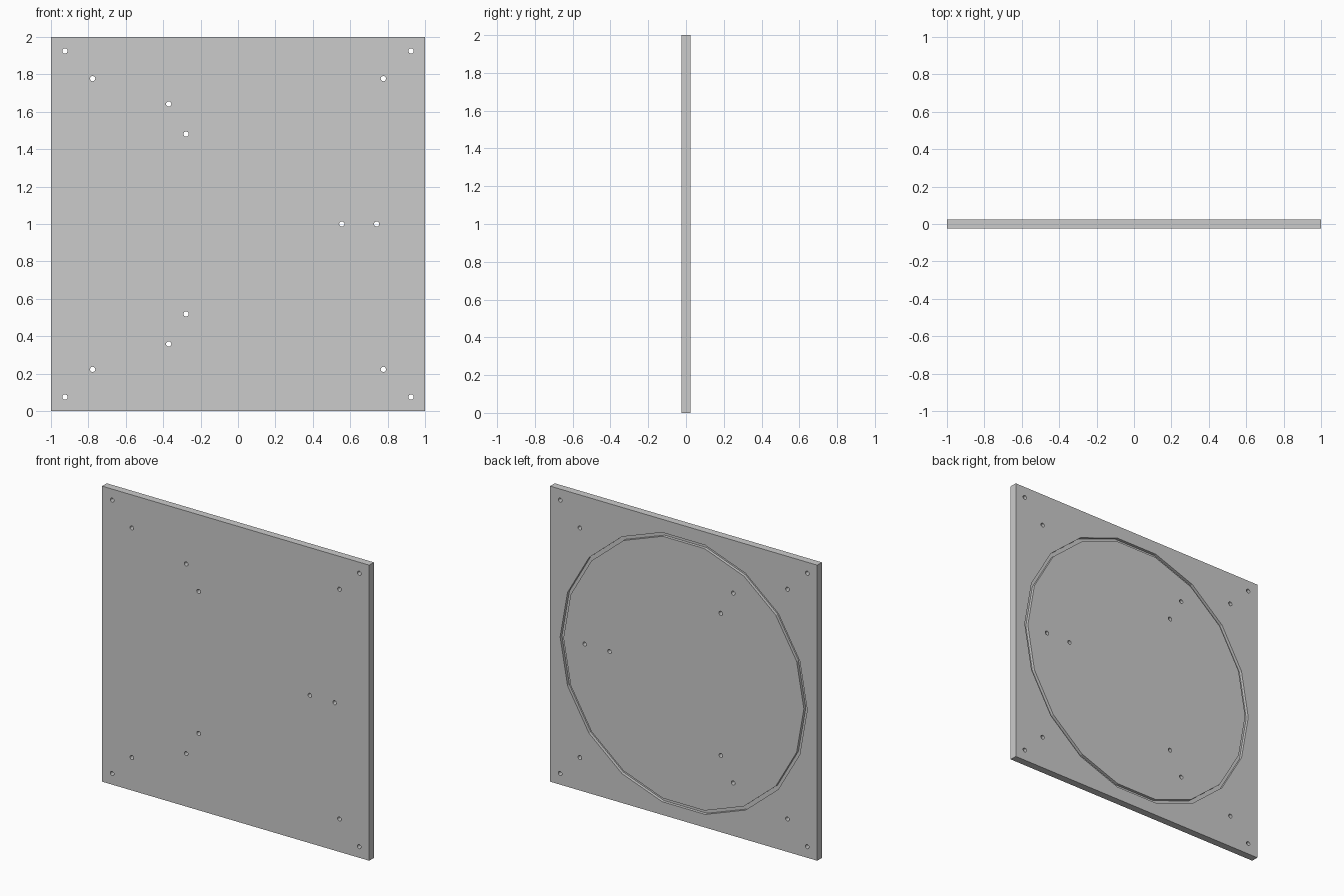
import bpy, bmesh
from math import cos, sin, radians, tau

if "Cube" in bpy.data.objects:
    bpy.data.objects.remove(bpy.data.objects["Cube"])

HALF_T = 0.025      # half the panel thickness
CZ = 1.0            # height of the panel centre


def circle(bm, r, n, y, cx=0.0, cz=CZ):
    """Ring of vertices in the xz plane, first one on +x."""
    return [bm.verts.new((cx + r * cos(tau * i / n), y, cz + r * sin(tau * i / n)))
            for i in range(n)]


def finish(bm, name):
    bmesh.ops.recalc_face_normals(bm, faces=bm.faces[:])
    mesh = bpy.data.meshes.new(name)
    bm.to_mesh(mesh)
    bm.free()
    obj = bpy.data.objects.new(name, mesh)
    bpy.context.collection.objects.link(obj)
    return obj


def cut(target, cutter):
    """Subtract the cutter, then remove it."""
    cutter.hide_render = True
    mod = target.modifiers.new("cut", 'BOOLEAN')
    mod.operation = 'DIFFERENCE'
    mod.solver = 'EXACT'
    mod.object = cutter
    bpy.context.view_layer.objects.active = target
    bpy.ops.object.modifier_apply(modifier=mod.name)
    bpy.data.objects.remove(cutter)


# Square panel
bm = bmesh.new()
bmesh.ops.create_cube(bm, size=1.0)
for v in bm.verts:
    v.co = (v.co.x * 2, v.co.y * 2 * HALF_T, v.co.z * 2 + CZ)
panel = finish(bm, "panel")

# Eighteen-sided groove in the back face
bm = bmesh.new()
N = 18
loops = [circle(bm, r, N, y) for r, y in
         ((0.925, 0.005), (0.925, 0.05), (0.90, 0.05), (0.90, 0.005))]
for a, b in zip(loops, loops[1:] + loops[:1]):
    for i in range(N):
        j = (i + 1) % N
        bm.faces.new((a[i], a[j], b[j], b[i]))
cut(panel, finish(bm, "groove_cutter"))

# Through holes: two per corner, plus two on each of three spokes
holes = [(sx * d, CZ + sz * d) for d in (0.925, 0.777)
         for sx in (-1, 1) for sz in (-1, 1)]
holes += [(r * cos(radians(a)), CZ + r * sin(radians(a)))
          for r in (0.555, 0.741) for a in (0, 120, 240)]
bm = bmesh.new()
H = 16
for x, z in holes:
    front = circle(bm, 0.014, H, -0.06, x, z)
    back = circle(bm, 0.014, H, 0.06, x, z)
    bm.faces.new(front)
    bm.faces.new(back[::-1])
    for i in range(H):
        j = (i + 1) % H
        bm.faces.new((front[i], back[i], back[j], front[j]))
cut(panel, finish(bm, "hole_cutter"))
